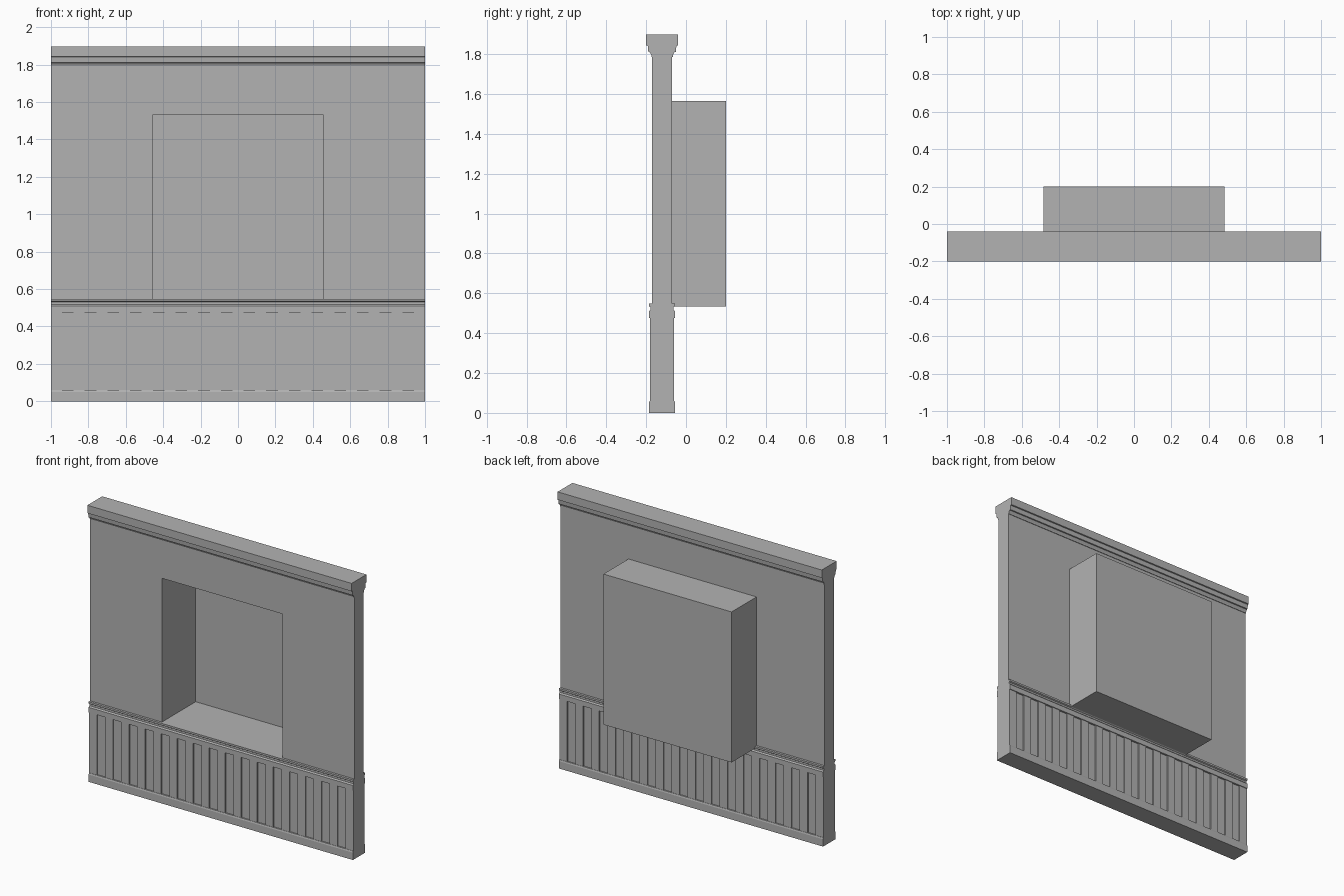
import bpy
import bmesh
from mathutils import Vector

default = bpy.data.objects.get("Cube")
if default:
    bpy.data.objects.remove(default, do_unlink=True)

# Single plaster colour
plaster = bpy.data.materials.new("grey_plaster")
plaster.use_nodes = True
GREY = (0.45, 0.45, 0.45, 1)
plaster.diffuse_color = GREY
plaster.node_tree.nodes["Principled BSDF"].inputs["Base Color"].default_value = GREY

MID = -0.12            # centre plane of the wall
WALL = 0.05            # half thickness of the plain wall
LEDGE = 0.548          # top of the dado rail
FRONT, BACK = MID - WALL, MID + WALL


def finish(name, bm):
    bmesh.ops.recalc_face_normals(bm, faces=bm.faces[:])
    mesh = bpy.data.meshes.new(name)
    bm.to_mesh(mesh)
    bm.free()
    mesh.materials.append(plaster)
    obj = bpy.data.objects.new(name, mesh)
    bpy.context.collection.objects.link(obj)
    return obj


def prism(name, points, depth):
    """Sweep a closed outline of 3D points along a vector."""
    bm = bmesh.new()
    face = bm.faces.new([bm.verts.new(p) for p in points])
    swept = bmesh.ops.extrude_face_region(bm, geom=[face], use_keep_orig=True)
    verts = [g for g in swept["geom"] if isinstance(g, bmesh.types.BMVert)]
    bmesh.ops.translate(bm, verts=verts, vec=Vector(depth))
    return finish(name, bm)


def moulding(name, half):
    """Full-width run whose profile is mirrored about the wall centre."""
    front = [(-1, MID - d, z) for d, z in half]
    back = [(-1, MID + d, z) for d, z in reversed(half)]
    return prism(name, front + back, (2, 0, 0))


def box(name, x, y, z):
    outline = [(x[0], y[0], z[0]), (x[1], y[0], z[0]),
               (x[1], y[0], z[1]), (x[0], y[0], z[1])]
    return prism(name, outline, (0, y[1] - y[0], 0))


# Wainscot: skirting, recessed panel and dado rail with cap
PANEL, RIB, RAIL = 0.053, 0.061, 0.066
moulding("wainscot", [
    (RAIL, 0), (RAIL, 0.05), (0.063, 0.06), (PANEL, 0.06),
    (PANEL, 0.475), (RAIL, 0.475), (RAIL, 0.51), (0.058, 0.518),
    (0.058, 0.53), (RAIL, 0.535), (RAIL, LEDGE)])

# Raised ribs on both faces of the wainscot
for i in range(17):
    cx = (i - 8) * 0.1213
    xs = (cx - 0.0296, cx + 0.0296)
    box(f"front_rib_{i + 1}", xs, (MID - RIB, MID - PANEL), (0.06, 0.475))
    box(f"back_rib_{i + 1}", xs, (MID + PANEL, MID + RIB), (0.06, 0.475))

# Upper wall with the niche opening
OPEN_X, OPEN_TOP, WALL_TOP = 0.457, 1.532, 1.787
outline = [(-1, LEDGE), (-1, WALL_TOP), (1, WALL_TOP), (1, LEDGE),
           (OPEN_X, LEDGE), (OPEN_X, OPEN_TOP),
           (-OPEN_X, OPEN_TOP), (-OPEN_X, LEDGE)]
prism("upper_wall", [(x, FRONT, z) for x, z in outline], (0, BACK - FRONT, 0))

# Stepped cornice
moulding("cornice", [
    (0.054, WALL_TOP), (0.054, 1.795), (0.062, 1.81), (0.069, 1.812),
    (0.072, 1.842), (0.08, 1.844), (0.08, 1.898)])

# Niche box projecting behind the wall
OUT_X, OUT_TOP, OUT_LOW, REAR, INNER = 0.485, 1.565, 0.535, 0.2, 0.195
shell = [(-OUT_X, OUT_LOW), (-OUT_X, OUT_TOP), (OUT_X, OUT_TOP), (OUT_X, OUT_LOW),
         (OPEN_X, OUT_LOW), (OPEN_X, OPEN_TOP),
         (-OPEN_X, OPEN_TOP), (-OPEN_X, OUT_LOW)]
prism("niche_surround", [(x, BACK, z) for x, z in shell], (0, INNER - BACK, 0))
box("niche_floor", (-OPEN_X, OPEN_X), (BACK, INNER), (OUT_LOW, LEDGE))
box("niche_back", (-OUT_X, OUT_X), (INNER, REAR), (OUT_LOW, OUT_TOP))
